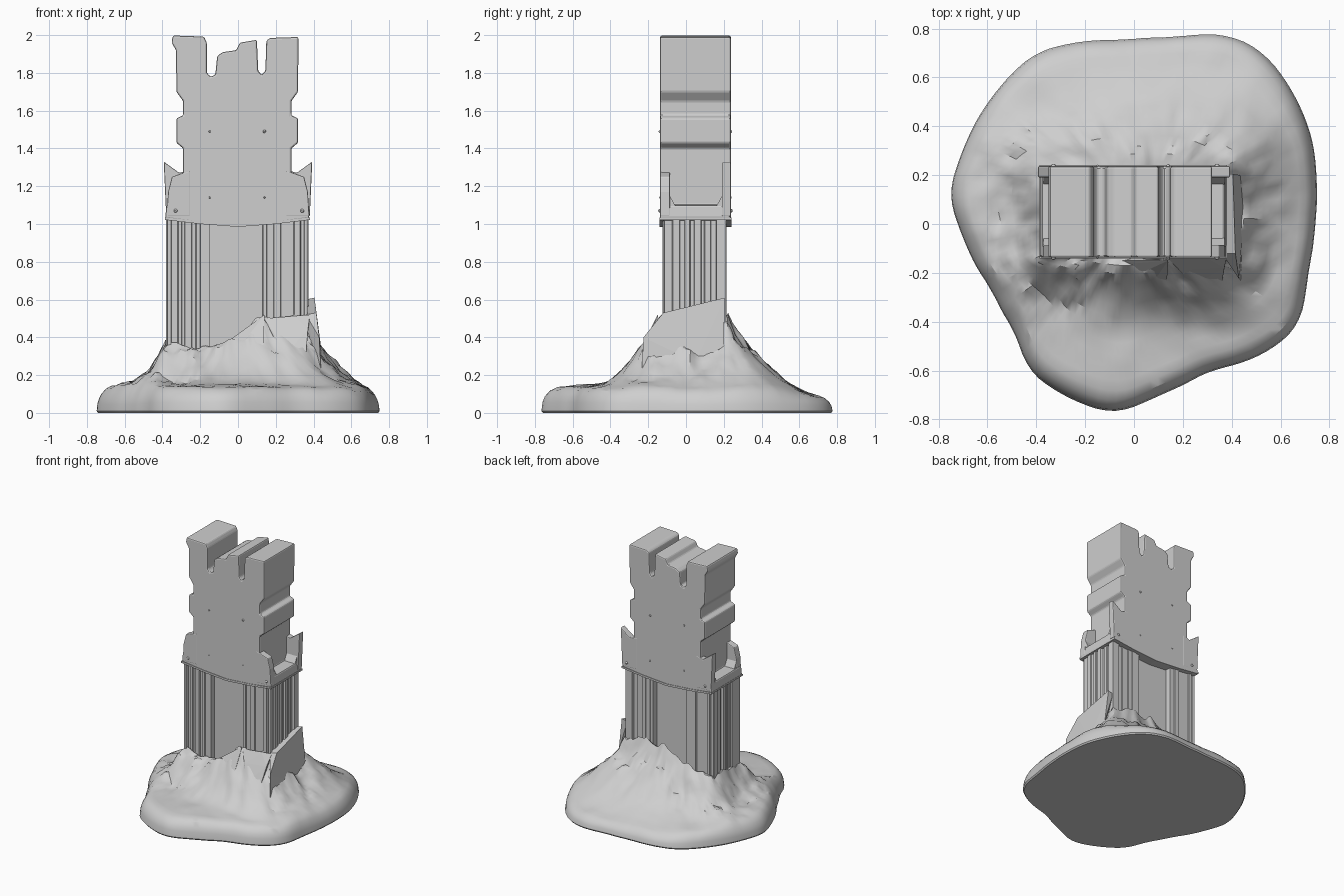
import bpy, bmesh, math, random
from mathutils import Vector, noise

if "Cube" in bpy.data.objects:
    bpy.data.objects.remove(bpy.data.objects["Cube"])

random.seed(4)
stone = bpy.data.materials.new("light grey stone")
stone.diffuse_color = (0.62, 0.62, 0.62, 1)
stone.use_nodes = True
stone.node_tree.nodes["Principled BSDF"].inputs["Base Color"].default_value = stone.diffuse_color
CY = 0.045  # depth centre of the tower


def finish(name, bm, bevel=0.0, smooth=None):
    bmesh.ops.recalc_face_normals(bm, faces=bm.faces)
    mesh = bpy.data.meshes.new(name)
    bm.to_mesh(mesh)
    bm.free()
    mesh.materials.append(stone)
    ob = bpy.data.objects.new(name, mesh)
    bpy.context.collection.objects.link(ob)
    if bevel:
        mod = ob.modifiers.new("worn edges", 'BEVEL')
        mod.width, mod.segments = bevel, 2
        mod.limit_method, mod.angle_limit = 'ANGLE', math.radians(25)
    if smooth:
        bpy.ops.object.select_all(action='DESELECT')
        ob.select_set(True)
        bpy.context.view_layer.objects.active = ob
        bpy.ops.object.shade_smooth_by_angle(angle=math.radians(smooth))
    return ob


def prism(name, pts, a, b, axis='y', bevel=0.0):
    """Extrude a flat outline from a to b along an axis."""
    put = {'y': lambda p, d: (p[0], d, p[1]),
           'x': lambda p, d: (d, p[0], p[1]),
           'z': lambda p, d: (p[0], p[1], d)}[axis]
    bm = bmesh.new()
    lo = [bm.verts.new(put(p, a)) for p in pts]
    hi = [bm.verts.new(put(p, b)) for p in pts]
    bm.faces.new(lo)
    bm.faces.new(hi)
    for i in range(len(pts)):
        j = (i + 1) % len(pts)
        bm.faces.new((lo[i], lo[j], hi[j], hi[i]))
    return finish(name, bm, bevel)


# Upper wall with battlements and notched sides
battlement = [(-.352, 1.96), (-.345, 1.998), (-.18, 1.992), (-.165, 1.96), (-.165, 1.80), (-.145, 1.78),
              (-.12, 1.79), (-.11, 1.89), (-.08, 1.91), (-.01, 1.92), (.01, 1.96), (.10, 1.975),
              (.107, 1.81), (.125, 1.79), (.145, 1.81), (.15, 1.97), (.17, 1.985), (.32, 1.99)]
right_side = [(.318, 1.70), (.282, 1.65), (.282, 1.575), (.318, 1.56), (.318, 1.43), (.282, 1.40),
              (.282, 1.10), (.37, 1.10), (.378, 1.03)]
left_side = [(-x - .008, z) for x, z in reversed(right_side)]
bottom = [(.2, 1.005), (0, .99), (-.2, 1.005)]
prism("upper_wall", battlement + right_side + bottom + left_side + [(-.328, 1.92)], -.137, .237, bevel=.009)

# Shoulder wings around the side recesses: low at the front, horned at the back
for side, tag in ((-1, "left"), (1, "right")):
    front = [(.25, 1.04), (.378, 1.04), (.37, 1.17), (.35, 1.25), (.25, 1.285)]
    back = [(.25, 1.04), (.38, 1.04), (.393, 1.33), (.31, 1.27), (.25, 1.29)]
    prism(tag + "_front_wing", [(side * x, z) for x, z in front], -.138, -.085, bevel=.006)
    prism(tag + "_back_wing", [(side * x, z) for x, z in back], .19, .238, bevel=.006)
    for s, y in ((1, -.086), (-1, .191)):   # rounded corners of the recess
        prism(tag + "_recess_corner", [(y, 1.095), (y + s * .03, 1.095), (y, 1.15)],
              side * .27, side * .371, 'x')

# Thin rim along the bottom edge of the upper wall
rim = [(-.386, 1.035), (-.2, 1.015), (0, 1.0), (.2, 1.015), (.38, 1.035),
       (.38, 1.022), (.2, 1.0), (0, .985), (-.2, 1.0), (-.386, 1.022)]
prism("bottom_rim", rim, -.141, .241)

# Rivets, front and back
bm = bmesh.new()
for x, z, r in ((-.33, 1.07, .01), (.34, 1.07, .01), (-.15, 1.49, .006), (.14, 1.49, .008),
                (-.15, 1.14, .005), (.14, 1.14, .005)):
    for y in (-.137, .237):
        new = bmesh.ops.create_uvsphere(bm, u_segments=8, v_segments=6, radius=r)["verts"]
        bmesh.ops.translate(bm, verts=new, vec=(x, y, z))
finish("rivets", bm, smooth=40)

# Fluted shaft: ragged upright splinters at the corners, flat recessed panels between
def flutes(a, b, horizontal, base, out):
    """Stepped outline from a to b whose depth jumps at random."""
    pts, t, sign = [], a, 1 if b > a else -1
    while (b - t) * sign > .004:
        nxt = t + sign * random.uniform(.016, .042)
        if (b - nxt) * sign < .016:
            nxt = b
        d = base - out * random.choice((0, .004, .012, .02))
        pts += [(t + sign * .002, d), (nxt - sign * .002, d)]
        t = nxt
    return pts if horizontal else [(d, t) for t, d in pts]


outline = flutes(-.375, -.15, True, -.125, -1)
outline += [(-.15, -.075), (.13, -.075)]
outline += flutes(.13, .37, True, -.125, -1)
outline += flutes(-.118, .205, False, .372, 1)
outline += flutes(.37, .13, True, .215, 1)
outline += [(.13, .168), (-.15, .168)]
outline += flutes(-.15, -.375, True, .215, 1)
outline += flutes(.205, -.118, False, -.38, -1)
prism("fluted_shaft", outline, .15, 1.04, 'z')

# Mound: rings from the shaft out to an irregular foot, height set by distance from the shaft
foot = [(.745, .2), (.74, 0), (.71, -.2), (.67, -.42), (.55, -.52), (.3, -.6), (.1, -.7), (-.08, -.775),
        (-.25, -.72), (-.43, -.6), (-.48, -.45), (-.58, -.27), (-.7, -.05), (-.755, .12), (-.7, .3),
        (-.58, .52), (-.4, .7), (-.25, .74), (-.05, .75), (.15, .76), (.4, .77), (.53, .7), (.66, .52),
        (.735, .32)]
foot_polar = sorted((math.atan2(y - CY, x) % math.tau, math.hypot(x, y - CY)) for x, y in foot)


def cyclic(table, a):
    """Linear lookup of (angle, value) pairs around the circle."""
    for i in range(len(table)):
        a0, v0 = table[i]
        a1, v1 = table[(i + 1) % len(table)]
        span, d = (a1 - a0) % math.tau, (a - a0) % math.tau
        if d <= span:
            return v0 + (v1 - v0) * d / span
    return table[0][1]


def ramp(xs, ys, x):
    for i in range(len(xs) - 1):
        if x <= xs[i + 1]:
            return ys[i] + (ys[i + 1] - ys[i]) * (x - xs[i]) / (xs[i + 1] - xs[i])
    return ys[-1]


rad = math.radians
DIST = (.05, .12, .2, .3, .42, .6)
slopes = {0: (.31, .25, .18, .12, .08, .05),         # right
          45: (.41, .33, .25, .16, .09, .05),
          90: (.40, .33, .26, .17, .10, .05),        # back
          135: (.33, .22, .15, .11, .09, .05),
          180: (.27, .165, .145, .135, .12, .09),    # left
          225: (.33, .22, .15, .135, .13, .11),
          270: (.36, .31, .21, .15, .14, .125),      # front
          310: (.45, .35, .23, .14, .115, .10),
          330: (.36, .23, .17, .13, .10, .07)}
crest = [(rad(a), z) for a, z in ((0, .40), (20, .46), (32, .50), (60, .51), (80, .51), (95, .48), (125, .42),
                                  (152, .36), (180, .40), (208, .35), (240, .37), (275, .36), (300, .48),
                                  (318, .52), (336, .50))]

STEPS = (0, .06, .12, .18, .25, .32, .4, .48, .56, .64, .72, .8, .87, .93, .97, .99, 1)
N = 132
bm = bmesh.new()
rings = [[] for _ in range(len(STEPS) + 2)]
for k in range(N):
    a = math.tau * k / N
    c, s = math.cos(a), math.sin(a)
    r_in = (abs(c / .385) ** 7 + abs(s / .178) ** 7) ** (-1 / 7)
    r_out = sum(cyclic(foot_polar, a + o) for o in (-.07, 0, .07)) / 3
    heights = [sum(cyclic([(rad(d), p[i]) for d, p in slopes.items()], a + o) for o in (-.1, 0, .1)) / 3
               for i in range(len(DIST))]
    top = cyclic(crest, a)
    roll = .06 + .03 * max(0, -s * .7 - c * .7)          # plumper rim at the front left
    rings[0].append(bm.verts.new((c * r_in * .75, CY + s * r_in * .75, top - .05)))
    for i, t in enumerate(STEPS):
        r = r_in + (r_out - r_in) * t
        x, y = c * r, s * r
        dist = math.hypot(max(0, abs(x) - .37), max(0, abs(y) - .17))
        z = ramp((0,) + DIST, [top] + heights, dist)
        p = Vector((x, y, 0))
        rough = min(1, max(.12, 1.25 - dist * 3.5))      # craggy near the shaft, calm outside
        z += (noise.noise(p * 8 + Vector((3, 1, 0))) * .045 + noise.noise(p * 19) * .035) * rough
        edge = max(0, 1 - (r_out - r) / roll)            # rolled rim
        z = max(z, .04) * math.sqrt(max(0, 1 - edge ** 2)) + .01
        rings[i + 1].append(bm.verts.new((x, CY + y, z)))
    rings[-1].append(bm.verts.new((c * r_out * .99, CY + s * r_out * .99, 0)))
for lo, hi in zip(rings, rings[1:]):
    for k in range(N):
        j = (k + 1) % N
        bm.faces.new((lo[k], lo[j], hi[j], hi[k]))
bm.faces.new(rings[-1])
bm.faces.new(rings[0])
finish("rocky_mound", bm, smooth=32)


# Broken rock slabs leaning on the shaft
def shard(name, pts, centre):
    bm = bmesh.new()
    for p in pts:
        bm.verts.new(p)
    bm.verts.new(centre)
    bmesh.ops.convex_hull(bm, input=bm.verts)
    finish(name, bm)


shard("side_slab", [(.44, -.235, .21), (.45, .05, .27), (.435, .2, .35), (.405, .205, .61), (.415, -.12, .53),
                    (.43, -.225, .40), (.36, .2, .60), (.36, -.12, .52)], (.3, 0, .2))
shard("front_shard", [(-.08, -.25, .23), (.05, -.28, .25), (.135, -.23, .36), (.14, -.15, .52),
                      (.02, -.16, .42), (-.12, -.15, .33)], (.05, -.08, .2))
shard("right_rock", [(.14, -.14, .50), (.30, -.14, .51), (.38, -.13, .52), (.19, -.19, .42),
                     (.37, -.18, .44), (.24, -.25, .30), (.36, -.24, .31)], (.25, -.05, .2))
